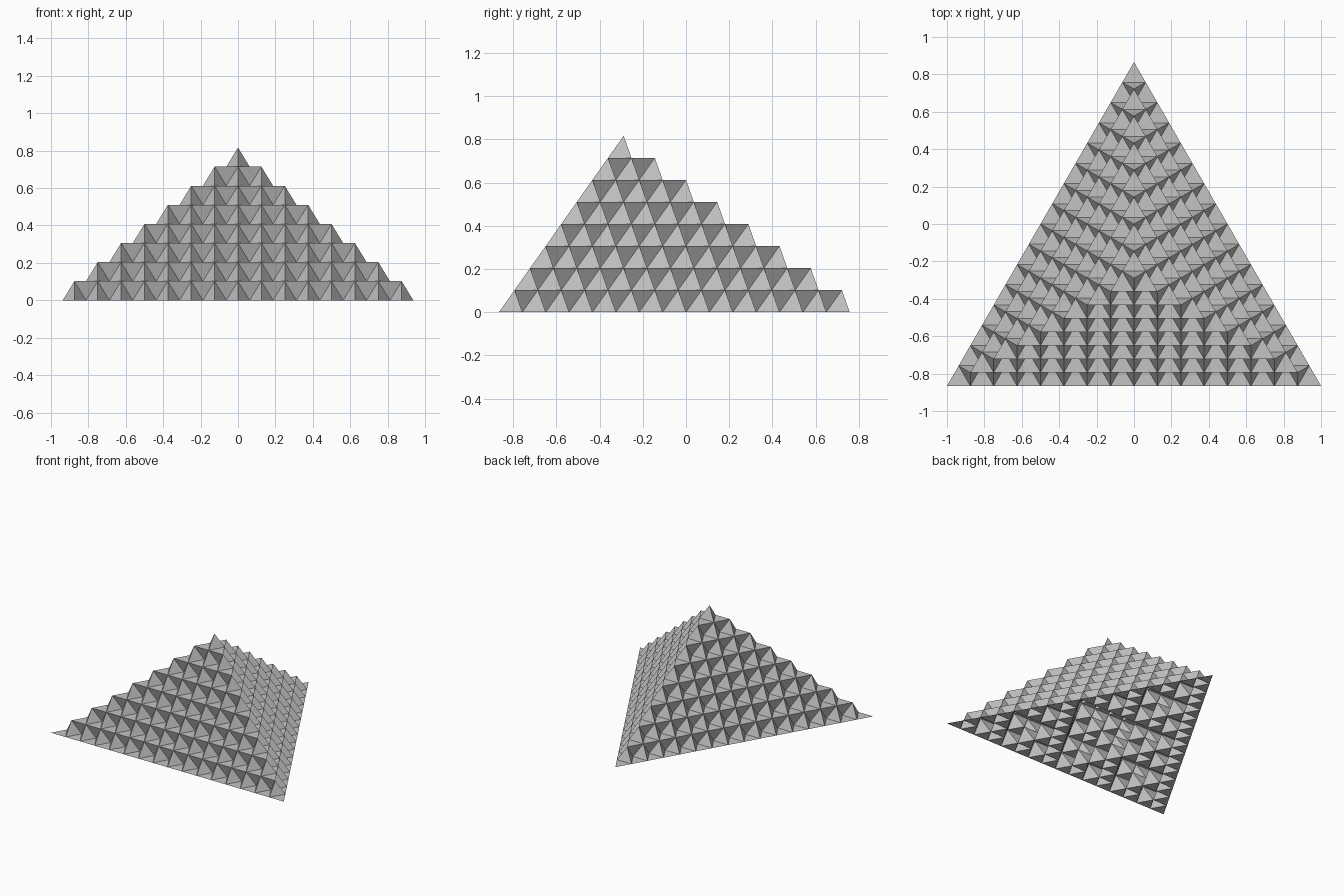
import bpy
import bmesh
import math
from mathutils import Vector

LEVELS = 4
SIDE = 2.0

# Remove the default cube only
cube = bpy.data.objects.get("Cube")
if cube:
    bpy.data.objects.remove(cube, do_unlink=True)

# Single plain grey material
grey = bpy.data.materials.new("plain_grey")
grey.use_nodes = True
colour = (0.55, 0.55, 0.55, 1.0)
grey.diffuse_color = colour
for node in grey.node_tree.nodes:
    if node.type == "BSDF_PRINCIPLED":
        node.inputs["Base Color"].default_value = colour


def raise_middle(tri):
    """Keep the three corner triangles and raise an open tetrahedron on the middle."""
    a, b, c = tri
    ab, bc, ca = (a + b) / 2, (b + c) / 2, (c + a) / 2
    normal = (b - a).cross(c - a).normalized()
    peak = (a + b + c) / 3 + normal * (ab - bc).length * math.sqrt(2 / 3)
    return [(a, ab, ca), (ab, b, bc), (ca, bc, c),
            (ab, bc, peak), (bc, ca, peak), (ca, ab, peak)]


# Base triangle lying on the ground, refined level by level
half_depth = SIDE * math.sqrt(3) / 4
triangles = [(Vector((-SIDE / 2, -half_depth, 0)),
              Vector((SIDE / 2, -half_depth, 0)),
              Vector((0, half_depth, 0)))]
for _ in range(LEVELS):
    triangles = [child for tri in triangles for child in raise_middle(tri)]

# Faceted pyramid surface, open underneath
bm = bmesh.new()
for tri in triangles:
    bm.faces.new([bm.verts.new(p) for p in tri])
bmesh.ops.remove_doubles(bm, verts=bm.verts[:], dist=0.0001)
mesh = bpy.data.meshes.new("fractal_pyramid")
bm.to_mesh(mesh)
bm.free()
mesh.materials.append(grey)
pyramid = bpy.data.objects.new("fractal_pyramid", mesh)
bpy.context.collection.objects.link(pyramid)
